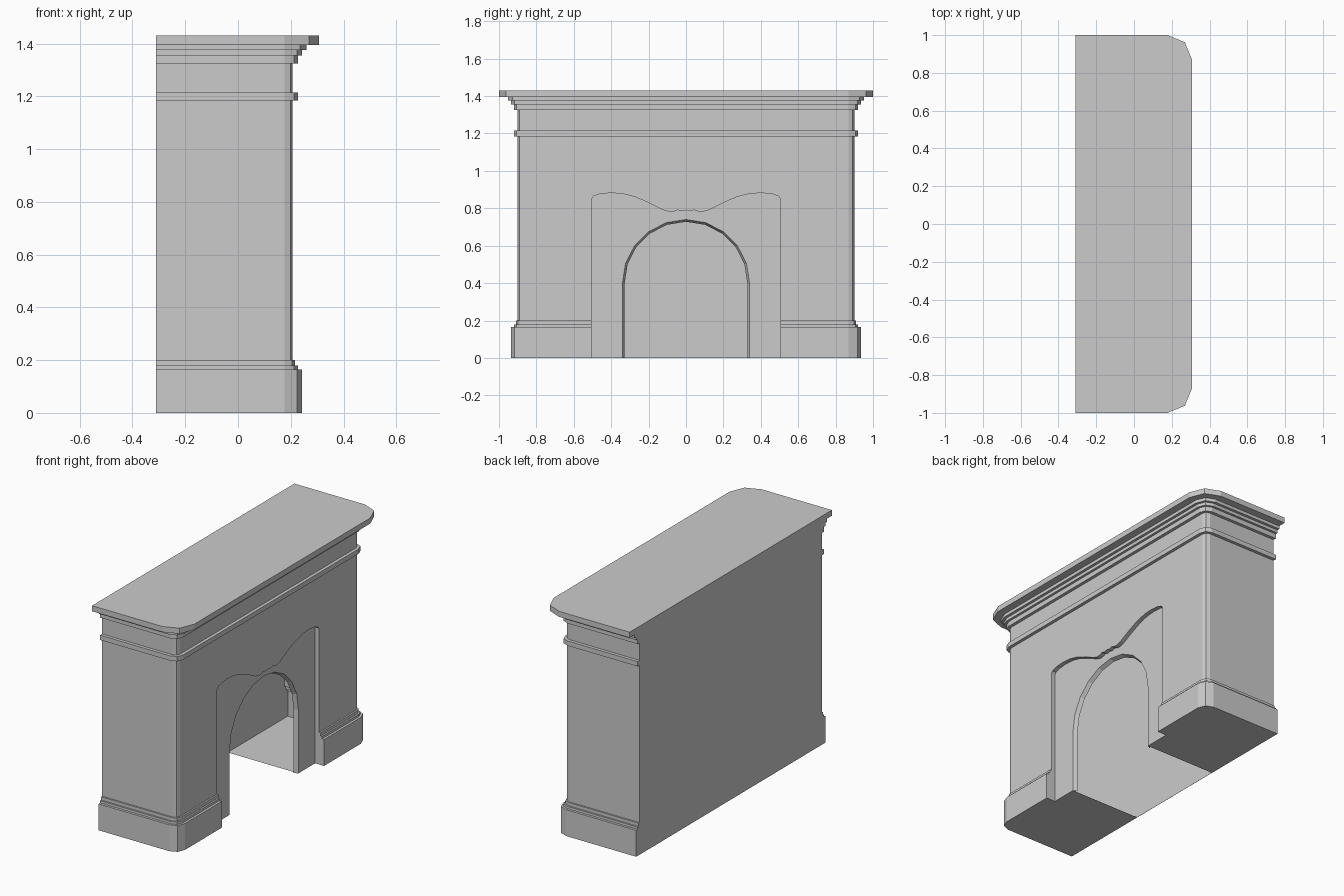
import bpy, bmesh
from math import sin, cos, pi

if "Cube" in bpy.data.objects:
    bpy.data.objects.remove(bpy.data.objects["Cube"])

BACK, FRONT, HALF = -0.31, 0.207, 0.90
PANEL_X = 0.18


def make_object(name, bm, recalc=True):
    if recalc:
        bmesh.ops.recalc_face_normals(bm, faces=bm.faces[:])
    me = bpy.data.meshes.new(name)
    bm.to_mesh(me)
    bm.free()
    ob = bpy.data.objects.new(name, me)
    bpy.context.collection.objects.link(ob)
    return ob


def bridge(bm, a, b, closed=True):
    n = len(a)
    for i in range(n if closed else n - 1):
        j = (i + 1) % n
        bm.faces.new((a[i], a[j], b[j], b[i]))


def prism(name, outline, x0, x1):
    """Extrude a (y, z) outline along x."""
    bm = bmesh.new()
    a, b = ([bm.verts.new((x, y, z)) for y, z in outline] for x in (x0, x1))
    bridge(bm, a, b)
    bm.faces.new(a)
    bm.faces.new(b)
    ob = make_object(name, bm)
    ob.hide_render = True
    return ob


def plan(o):
    """Floor plan of the surround grown by o, with two-facet front corners."""
    x, y, r = FRONT + o, HALF + o, 0.03 + o
    half = [(BACK, y), (x - r, y), (x - 0.29 * r, y - 0.29 * r), (x, y - r)]
    return half + [(px, -py) for px, py in reversed(half)]


def arch(r, bottom):
    """Round arch in (y, z), springing at z = 0.4."""
    pts = [(r * cos(pi * i / 10), 0.4 + r * sin(pi * i / 10)) for i in range(11)]
    return [(r, bottom)] + pts + [(-r, bottom)]


# Surround: plinth, wall, band and stepped cornice from one moulding profile
profile = [(.035, 0), (.035, .165), (.02, .165), (.02, .18), (.01, .18), (.01, .2),
           (0, .2), (0, 1.185), (.02, 1.185), (.02, 1.215), (0, 1.215), (0, 1.325),
           (.02, 1.325), (.02, 1.355), (.035, 1.355), (.035, 1.375),
           (.052, 1.375), (.052, 1.395), (.1, 1.395), (.1, 1.43)]
bm = bmesh.new()
rings = [[bm.verts.new((x, y, z)) for x, y in plan(o)] for o, z in profile]
for a, b in zip(rings, rings[1:]):
    # back edge is left open here and closed by one flat back face
    bridge(bm, a, b, closed=False)
bm.faces.new(rings[0])
bm.faces.new(rings[-1])
bm.faces.new([r[0] for r in rings] + [r[-1] for r in reversed(rings)])
surround = make_object("fireplace_surround", bm)

# Cutters: shaped recessed panel and arched opening
half = [(.505, -.1), (.505, .85), (.495, .865), (.46, .877), (.40, .882), (.34, .878),
        (.27, .86), (.19, .825), (.12, .79), (.085, .78), (.065, .783), (.045, .791), (.02, .785)]
panel = prism("panel_cutter", half + [(0, .79)] + [(-y, z) for y, z in reversed(half)], PANEL_X, 0.5)
opening = prism("opening_cutter", arch(.34, -.1), BACK + .001, 0.5)

bpy.context.view_layer.objects.active = surround
for cutter in (panel, opening):
    mod = surround.modifiers.new("cut", 'BOOLEAN')
    mod.operation = 'DIFFERENCE'
    mod.solver = 'EXACT'
    mod.object = cutter
    bpy.ops.object.modifier_apply(modifier=mod.name)
for cutter in (panel, opening):
    bpy.data.objects.remove(cutter)

# Hollow interior: drop the opening's jamb walls so the shell is open inside
bm = bmesh.new()
bm.from_mesh(surround.data)
jambs = [f for f in bm.faces if all(abs(v.co.y) < .345 and v.co.z < .75 for v in f.verts)]
bmesh.ops.delete(bm, geom=jambs, context='FACES')
bm.to_mesh(surround.data)
bm.free()

# Bevelled trim round the arch
bm = bmesh.new()
loops = [[bm.verts.new((x, y, z)) for y, z in arch(r, 0)]
         for r, x in ((.34, PANEL_X), (.328, PANEL_X - .025))]
bridge(bm, loops[1], loops[0], closed=False)
make_object("arch_trim", bm, recalc=False)
